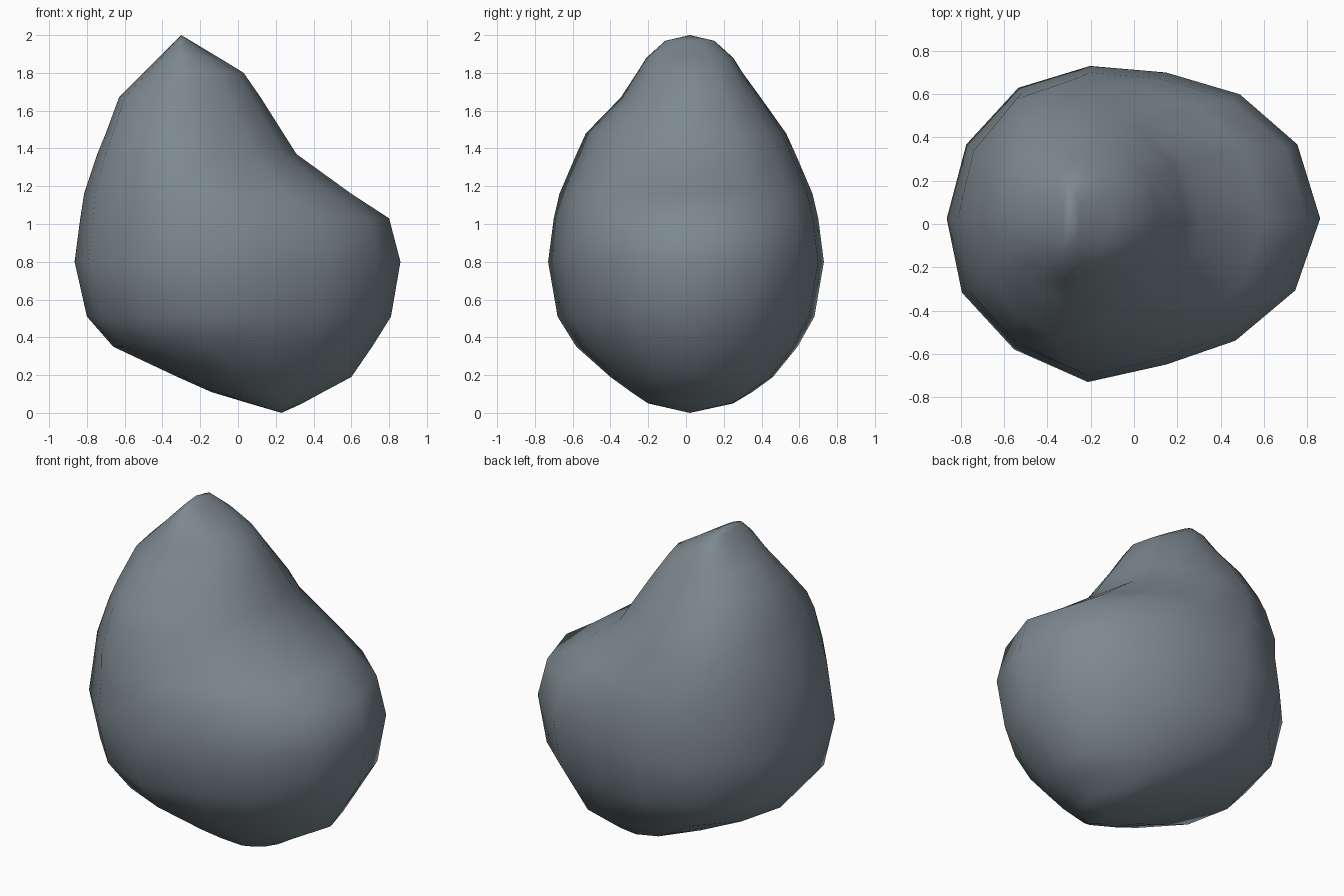
import bpy
import bmesh

# One smooth-shaded boulder, lofted through horizontal rings
stone = bpy.data.materials.new("blue grey stone")
stone.diffuse_color = (0.205, 0.25, 0.28, 1)

# Plan outline at the widest height
outline = [(0.86, 0.03), (0.755, 0.37), (0.49, 0.60), (0.15, 0.70), (-0.20, 0.73),
           (-0.53, 0.63), (-0.77, 0.37), (-0.86, 0.03), (-0.79, -0.31), (-0.55, -0.57),
           (-0.21, -0.72), (0.15, -0.64), (0.47, -0.53), (0.745, -0.30)]

# Each ring: height, left, right, front, back
rings = [(0.05, 0.06, 0.34, -0.20, 0.25),
         (0.11, -0.14, 0.45, -0.29, 0.35),
         (0.19, -0.32, 0.60, -0.40, 0.46),
         (0.35, -0.66, 0.71, -0.58, 0.59),
         (0.51, -0.80, 0.81, -0.68, 0.68),
         (0.80, -0.865, 0.86, -0.73, 0.73),
         (1.03, -0.835, 0.80, -0.70, 0.70),
         (1.16, -0.815, 0.60, -0.67, 0.67),
         (1.37, -0.745, 0.31, -0.58, 0.58),
         (1.48, -0.70, 0.24, -0.53, 0.53),
         (1.67, -0.63, 0.12, -0.345, 0.395),
         (1.80, -0.50, 0.03, -0.26, 0.30),
         (1.88, -0.42, -0.10, -0.21, 0.25),
         (1.97, -0.33, -0.25, -0.11, 0.15)]

bm = bmesh.new()
loops = []
for z, x0, x1, y0, y1 in rings:
    loop = []
    for x, y in outline:
        u, v = (x + 0.86) / 1.72, (y + 0.72) / 1.45
        loop.append(bm.verts.new((x0 + (x1 - x0) * u, y0 + (y1 - y0) * v, z)))
    loops.append(loop)

# Sides
n = len(outline)
for a, b in zip(loops, loops[1:]):
    for i in range(n):
        j = (i + 1) % n
        bm.faces.new((a[i], a[j], b[j], b[i]))

# Pointed crown and base
top = bm.verts.new((-0.30, 0.02, 2.0))
base = bm.verts.new((0.23, 0.02, 0.0))
for i in range(n):
    j = (i + 1) % n
    bm.faces.new((loops[-1][i], loops[-1][j], top))
    bm.faces.new((loops[0][j], loops[0][i], base))

bmesh.ops.recalc_face_normals(bm, faces=bm.faces[:])
for f in bm.faces:
    f.smooth = True

mesh = bpy.data.meshes.new("boulder")
bm.to_mesh(mesh)
bm.free()
mesh.materials.append(stone)
bpy.context.collection.objects.link(bpy.data.objects.new("boulder", mesh))
